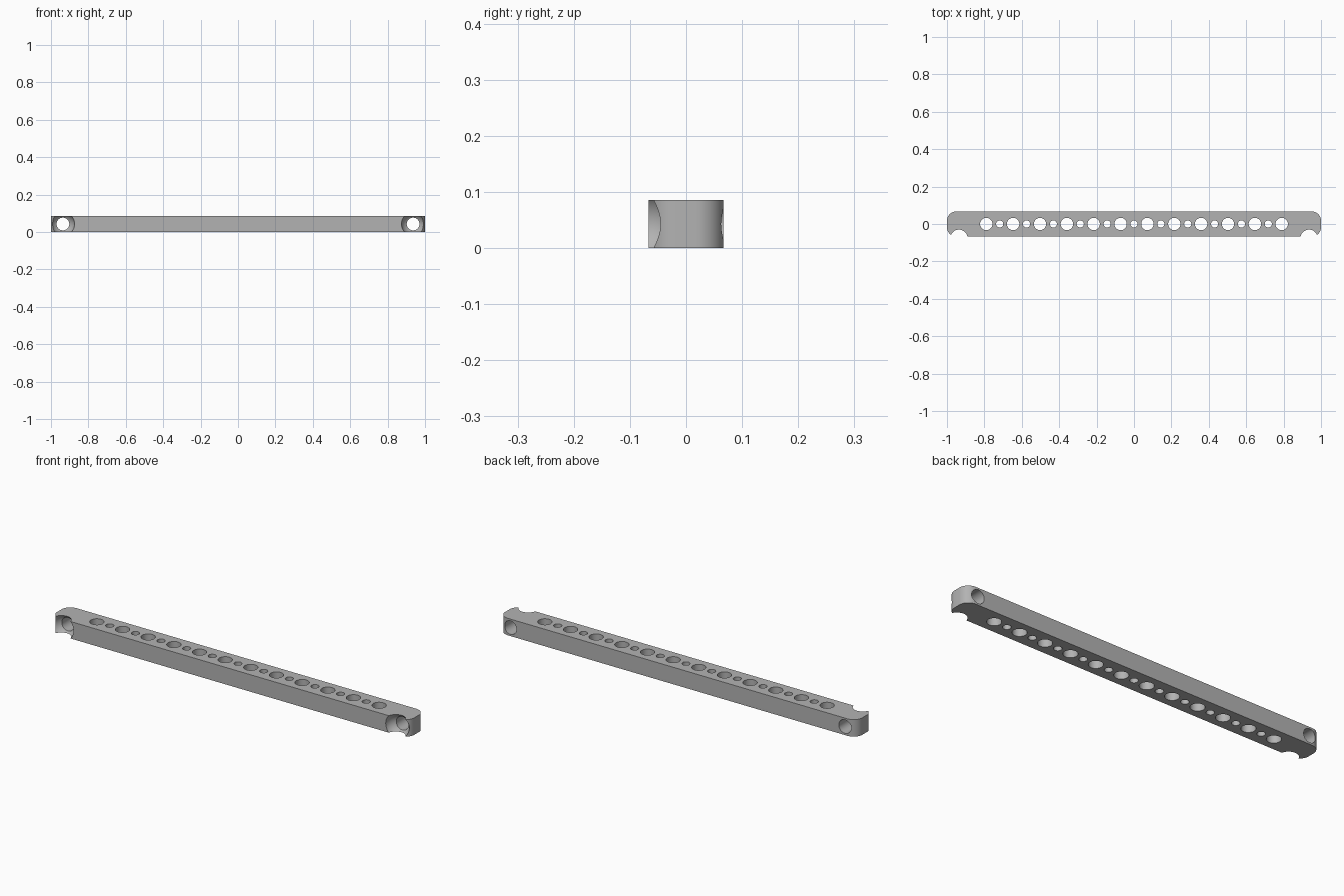
import bpy, bmesh, math
from mathutils import Matrix, Vector

cube = bpy.data.objects.get("Cube")
if cube:
    bpy.data.objects.remove(cube, do_unlink=True)

HALF_LENGTH, HALF_DEPTH, HEIGHT = 1.0, 0.067, 0.086
CORNER = 0.05
PITCH = 0.1436
END_X = 0.936

grey = bpy.data.materials.new("plain grey")
grey.use_nodes = True
grey.diffuse_color = (0.45, 0.45, 0.45, 1)
grey.node_tree.nodes["Principled BSDF"].inputs["Base Color"].default_value = (0.45, 0.45, 0.45, 1)


def make_object(name, bm):
    mesh = bpy.data.meshes.new(name)
    bm.to_mesh(mesh)
    bm.free()
    mesh.materials.append(grey)
    obj = bpy.data.objects.new(name, mesh)
    bpy.context.collection.objects.link(obj)
    return obj


def add_cylinder(bm, centre, radius, depth, axis="Z"):
    turn = Matrix.Rotation(math.pi / 2, 4, "X") if axis == "Y" else Matrix()
    bmesh.ops.create_cone(bm, cap_ends=True, segments=48, radius1=radius, radius2=radius,
                          depth=depth, matrix=Matrix.Translation(centre) @ turn)


# Bar with rounded vertical corners
bm = bmesh.new()
bmesh.ops.create_cube(bm, size=1, matrix=Matrix.Translation((0, 0, HEIGHT / 2))
                      @ Matrix.Diagonal((2 * HALF_LENGTH, 2 * HALF_DEPTH, HEIGHT, 1)))
uprights = [e for e in bm.edges if abs(e.verts[0].co.z - e.verts[1].co.z) > HEIGHT / 2]
bmesh.ops.bevel(bm, geom=uprights, offset=CORNER, segments=12, profile=0.5, affect="EDGES")
bar = make_object("drilled_bar", bm)

# Row of alternating large and small vertical holes
bm = bmesh.new()
for i in range(23):
    radius = 0.033 if i % 2 == 0 else 0.019
    add_cylinder(bm, Vector(((i - 11) * PITCH / 2, 0, HEIGHT / 2)), radius, 0.3)
row_cutter = make_object("row_hole_cutter", bm)

# Cross holes through both ends
bm = bmesh.new()
for side in (-1, 1):
    add_cylinder(bm, Vector((side * END_X, 0, HEIGHT / 2)), 0.034, 0.4, "Y")
cross_cutter = make_object("cross_hole_cutter", bm)

# Round sockets in the front of both ends
bm = bmesh.new()
for side in (-1, 1):
    place = Matrix.Translation((side * END_X, -HALF_DEPTH - 0.009, HEIGHT / 2))
    bmesh.ops.create_uvsphere(bm, u_segments=48, v_segments=32, radius=0.063, matrix=place)
socket_cutter = make_object("socket_cutter", bm)

# Cut everything and remove the cutters
bpy.ops.object.select_all(action="DESELECT")
bpy.context.view_layer.objects.active = bar
bar.select_set(True)
for cutter in (row_cutter, cross_cutter, socket_cutter):
    cutter.hide_render = True
    cut = bar.modifiers.new(cutter.name, "BOOLEAN")
    cut.operation, cut.solver, cut.object = "DIFFERENCE", "EXACT", cutter
    bpy.ops.object.modifier_apply(modifier=cut.name)
    bpy.data.objects.remove(cutter, do_unlink=True)
bpy.ops.object.shade_smooth_by_angle(angle=math.radians(30))
